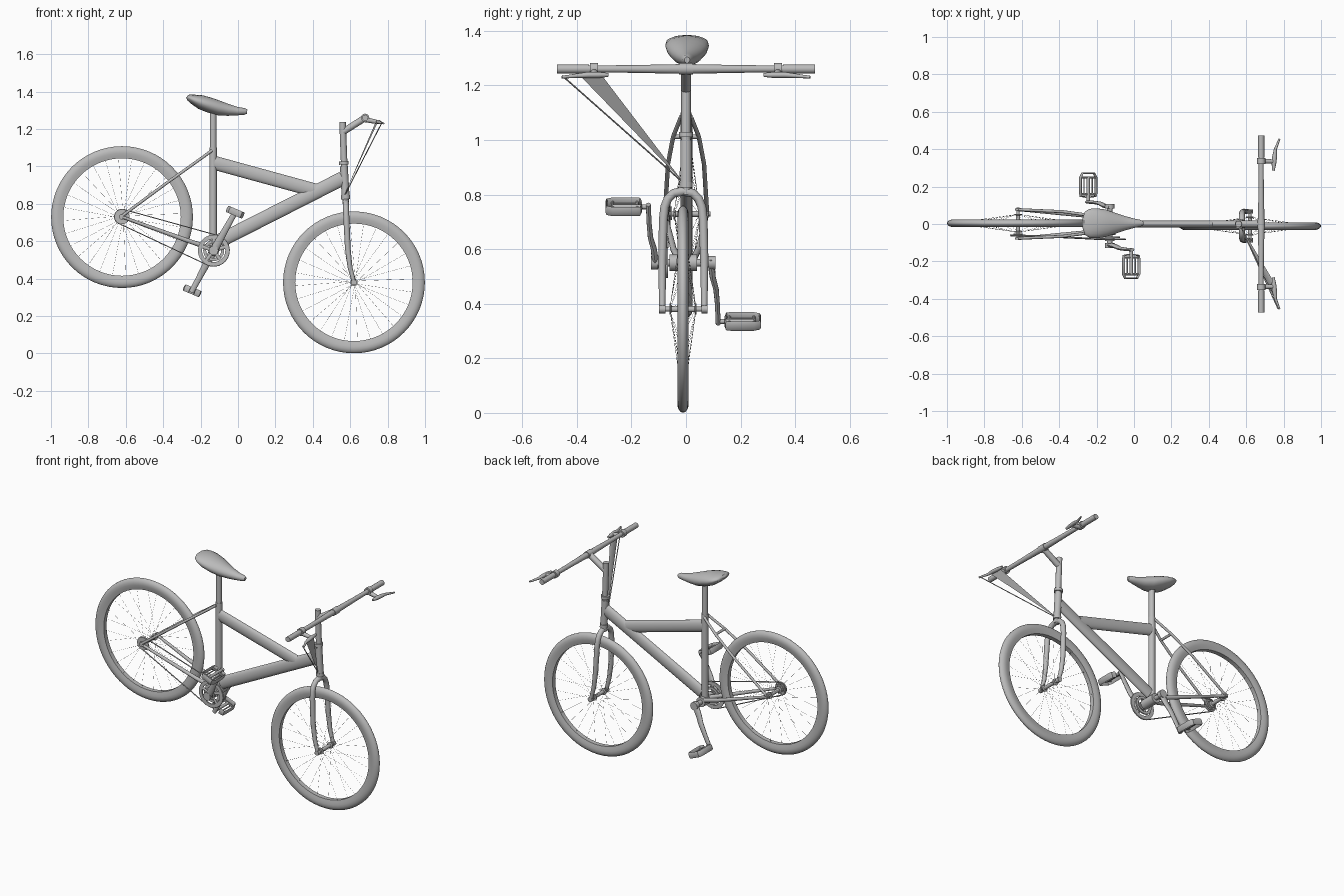
import bpy, bmesh
from math import sin, cos, pi, radians
from mathutils import Vector as V

cube = bpy.data.objects.get("Cube")
if cube:
    bpy.data.objects.remove(cube, do_unlink=True)

grey = bpy.data.materials.new("plain grey")
grey.use_nodes = True
tone = (0.5, 0.5, 0.5, 1)
grey.diffuse_color = tone
grey.node_tree.nodes["Principled BSDF"].inputs["Base Color"].default_value = tone


def finish(name, bm):
    """Clean the mesh, shade it and link the object."""
    bmesh.ops.remove_doubles(bm, verts=bm.verts, dist=1e-5)
    bmesh.ops.recalc_face_normals(bm, faces=bm.faces)
    me = bpy.data.meshes.new(name)
    bm.to_mesh(me)
    bm.free()
    me.materials.append(grey)
    me.shade_smooth()
    me.set_sharp_from_angle(angle=radians(40))
    ob = bpy.data.objects.new(name, me)
    bpy.context.scene.collection.objects.link(ob)
    return ob


def sweep(bm, pts, radii, ref=(0, 1, 0), sides=12):
    """Sweep an ellipse along pts; radii are (across ref, other way) pairs or numbers."""
    pts = [V(p) for p in pts]
    if not isinstance(radii, list):
        radii = [radii] * len(pts)
    rings = []
    for i, p in enumerate(pts):
        t = (pts[min(i + 1, len(pts) - 1)] - pts[max(i - 1, 0)]).normalized()
        r = V(ref)
        side = (r - t * r.dot(t)).normalized()
        up = t.cross(side)
        a, b = radii[i] if isinstance(radii[i], tuple) else (radii[i], radii[i])
        rings.append([bm.verts.new(p + side * a * cos(2 * pi * k / sides)
                                   + up * b * sin(2 * pi * k / sides)) for k in range(sides)])
    for r0, r1 in zip(rings, rings[1:]):
        for k in range(sides):
            n = (k + 1) % sides
            bm.faces.new((r0[k], r0[n], r1[n], r1[k]))
    bm.faces.new(rings[0])
    bm.faces.new(rings[-1])


def tube(name, pts, radii, ref=(0, 1, 0), sides=12):
    bm = bmesh.new()
    sweep(bm, pts, radii, ref, sides)
    return finish(name, bm)


def lathe(name, center, profile, segs=32):
    """Revolve a closed (radius, y) profile around the y direction."""
    bm = bmesh.new()
    c = V(center)
    rings = [[bm.verts.new(c + V((r * cos(2 * pi * k / segs), y, r * sin(2 * pi * k / segs))))
              for r, y in profile] for k in range(segs)]
    n = len(profile)
    for k in range(segs):
        a, b = rings[k], rings[(k + 1) % segs]
        for j in range(n):
            bm.faces.new((a[j], a[(j + 1) % n], b[(j + 1) % n], b[j]))
    return finish(name, bm)


def disc(name, center, r_in, r_out, half, segs=32):
    return lathe(name, center, [(r_in, -half), (r_out, -half), (r_out, half), (r_in, half)], segs)


X, Z = (1, 0, 0), (0, 0, 1)
MID = -0.01          # centre plane of the lower parts
BB = V((-0.13, MID, 0.55))


# Wheels: tyre with flat inner rim, hub and spokes
def wheel(label, x, y, z):
    c = V((x, y, z))
    half = [(0.314, 0.014), (0.327, 0.017), (0.342, 0.02), (0.356, 0.02), (0.367, 0.016),
            (0.375, 0.01), (0.379, 0.004)]
    lathe(label + "_tyre", c, half + [(r, -w) for r, w in reversed(half)], 64)
    tube(label + "_axle", [c + V((0, -0.085, 0)), c + V((0, 0.085, 0))], 0.009, X)
    lathe(label + "_hub", c, [(0, -0.05), (0.02, -0.05), (0.02, -0.045), (0.011, -0.042),
                              (0.011, 0.042), (0.02, 0.045), (0.02, 0.05), (0, 0.05)], 20)
    bm = bmesh.new()
    count = 28
    for k in range(count):
        a = 2 * pi * k / count + 0.06
        b = a + (0.35 if k % 4 < 2 else -0.35)
        side = 0.046 if k % 2 else -0.046
        sweep(bm, [c + V((0.018 * cos(b), side, 0.018 * sin(b))),
                   c + V((0.318 * cos(a), side * 0.1, 0.318 * sin(a)))], 0.0005, sides=4)
    finish(label + "_spokes", bm)


wheel("front_wheel", 0.62, -0.011, 0.38)
wheel("rear_wheel", -0.62, 0.004, 0.729)

# Frame tubes
tube("seat_tube", [(-0.133, 0, 0.55), (-0.133, 0, 1.1)], 0.02, sides=16)
tube("seat_post", [(-0.133, 0, 1.08), (-0.133, 0, 1.32)], 0.018, sides=16)
tube("top_tube", [(-0.13, 0, 1.02), (0.41, 0, 0.872)], (0.019, 0.037), sides=20)
tube("down_tube", [(-0.115, 0, 0.593), (0.56, 0, 0.936)], (0.02, 0.038), sides=20)
tube("head_tube", [(0.566, 0, 1.0), (0.576, 0, 0.83)], 0.021, sides=16)
tube("steerer", [(0.559, 0, 1.237), (0.576, 0, 0.8)], 0.0175, sides=16)
tube("upper_headset", [(0.565, 0, 1.028), (0.566, 0, 1.01)], 0.026, sides=16)
tube("lower_headset", [(0.575, 0, 0.845), (0.576, 0, 0.825)], 0.024, sides=16)
tube("bottom_bracket", [BB + V((0, -0.05, 0)), BB + V((0, 0.05, 0))], 0.03, X, 20)
tube("crank_axle", [BB + V((0, -0.115, 0)), BB + V((0, 0.115, 0))], 0.014, X)

# Stays, dropouts and bridge
for s, label in ((1, "left"), (-1, "right")):
    tube(label + "_seat_stay", [(-0.14, s * 0.018, 1.085), (-0.18, s * 0.03, 1.055),
                                (-0.24, s * 0.047, 1.012), (-0.38, s * 0.066, 0.912),
                                (-0.62, s * 0.077, 0.735)], 0.008)
    tube(label + "_chain_stay", [(-0.14, s * 0.025, 0.56), (-0.26, s * 0.046, 0.6),
                                 (-0.62, s * 0.077, 0.73)], [0.013, 0.012, 0.008])
    tube(label + "_dropout", [(-0.62, s * 0.072, 0.731), (-0.62, s * 0.082, 0.731)], 0.016, X, 16)
tube("stay_bridge", [(-0.24, -0.047, 1.012), (-0.24, 0.047, 1.012)], 0.008, X)

# Fork: one bent tube from tip to tip
leg = [(0.577, 0.035, 0.805), (0.577, 0.056, 0.785), (0.578, 0.068, 0.755), (0.58, 0.073, 0.71),
       (0.587, 0.077, 0.56), (0.599, 0.077, 0.46), (0.62, 0.077, 0.38)]
size = [0.016, 0.016, 0.016, 0.016, 0.015, 0.013, 0.011]
path = ([(x, MID - y, z) for x, y, z in reversed(leg)] + [(0.577, MID, 0.812)]
        + [(x, MID + y, z) for x, y, z in leg])
tube("fork", path, size[::-1] + [0.017] + size, X)
for s, label in ((1, "left"), (-1, "right")):
    tube(label + "_fork_tip", [(0.62, MID + s * 0.066, 0.38), (0.62, MID + s * 0.088, 0.38)], 0.015, X)

# Handlebar, stem, grips and brake levers
BX, BZ = 0.68, 1.26
tube("stem", [(0.562, 0, 1.185), (BX, 0, BZ)], 0.018, sides=16)
tube("stem_clamp", [(BX, -0.025, BZ), (BX, 0.025, BZ)], 0.021, X, 16)
tube("handlebar", [(BX, -0.47, BZ), (BX, -0.2, BZ), (BX, 0, BZ), (BX, 0.2, BZ), (BX, 0.47, BZ)],
     [0.012, 0.014, 0.018, 0.014, 0.012], X, 16)
for s, label in ((1, "left"), (-1, "right")):
    tube(label + "_grip", [(BX, s * 0.355, BZ), (BX, s * 0.473, BZ)], 0.0165, X, 16)
    tube(label + "_lever_clamp", [(BX, s * 0.322, BZ), (BX, s * 0.352, BZ)], 0.022, X, 16)
    tube(label + "_lever_body", [(BX, s * 0.337, 1.25), (0.72, s * 0.335, 1.242),
                                 (0.752, s * 0.335, 1.236)], [0.014, 0.012, 0.01])
    tube(label + "_brake_lever", [(0.745, s * 0.285, 1.238), (0.748, s * 0.32, 1.238),
                                  (0.752, s * 0.36, 1.238), (0.756, s * 0.4, 1.235),
                                  (0.778, s * 0.455, 1.23)],
         [0.007, (0.011, 0.012), (0.011, 0.013), 0.008, 0.005], Z)

# Brake cables: a thin line and a tapering strip
tube("thin_cable", [(0.77, -0.453, 1.235), (0.57, -0.012, 0.845)], 0.003, sides=6)
bm = bmesh.new()
for p in ((0.745, -0.385, 1.232), (0.745, -0.305, 1.232), (0.733, -0.345, 1.23), (0.568, -0.01, 0.845)):
    bm.verts.new(p)
bmesh.ops.convex_hull(bm, input=bm.verts)
finish("tapered_cable", bm)

# Saddle lofted from rear to nose
saddle = [(-0.272, 1.375, 0.03, 0.009), (-0.262, 1.368, 0.062, 0.018), (-0.238, 1.358, 0.077, 0.027),
          (-0.2, 1.344, 0.08, 0.038), (-0.15, 1.327, 0.073, 0.041), (-0.1, 1.311, 0.056, 0.039),
          (-0.05, 1.301, 0.039, 0.031), (0, 1.295, 0.025, 0.022), (0.035, 1.294, 0.018, 0.018),
          (0.049, 1.293, 0.01, 0.011)]
tube("saddle", [(x, 0.004, z) for x, z, w, h in saddle], [(w, h) for x, z, w, h in saddle], sides=24)

# Chainring, sprockets and chain
RING_Y, GEAR_Y = -0.082, -0.06
ring = V((BB.x, RING_Y, BB.z))
gear = V((-0.62, GEAR_Y, 0.731))
disc("chainring_outer", ring, 0.062, 0.084, 0.004, 40)
disc("chainring_inner", ring + V((0, 0.012, 0)), 0.04, 0.056, 0.004, 32)
disc("chainring_boss", ring, 0.0, 0.026, 0.009, 20)
bm = bmesh.new()
for k in range(5):
    a = 2 * pi * k / 5 + 0.3
    sweep(bm, [ring, ring + V((0.07 * cos(a), 0, 0.07 * sin(a)))], (0.004, 0.009), sides=8)
finish("chainring_arms", bm)
for k, r in enumerate((0.04, 0.032, 0.025)):
    disc("sprocket_%d" % k, gear + V((0, 0.006 * (k - 1), 0)), 0.01, r, 0.002, 28)


def arc(c, r, start, end):
    return [c + V((r * cos(radians(a)), 0, r * sin(radians(a)))) for a in range(start, end + 1, 15)]


loop = arc(ring, 0.084, -115, 80) + arc(gear, 0.04, 80, 245)
tube("chain", loop + loop[:1], (0.004, 0.003), sides=6)

# Cranks and pedals
for s, label, dx, dz in ((-1, "right", 0.115, 0.205), (1, "left", -0.115, -0.215)):
    steps = [(-0.08, 0.1), (0, 0.102), (0.25, 0.108), (0.45, 0.12), (0.7, 0.125), (1.04, 0.128)]
    tube(label + "_crank", [BB + V((dx * f, s * y, dz * f)) for f, y in steps],
         [(0.011, 0.018), (0.013, 0.023), (0.011, 0.02), (0.01, 0.018), (0.009, 0.016), (0.009, 0.014)])
    tube(label + "_crank_boss", [BB + V((0, s * 0.092, 0)), BB + V((0, s * 0.118, 0))], 0.025, X, 16)
    bm = bmesh.new()
    cage = [(-0.015, 0.02), (-0.042, 0.024), (-0.045, 0.04), (-0.045, 0.125), (-0.034, 0.147),
            (0.034, 0.147), (0.045, 0.125), (0.045, 0.04), (0.042, 0.024), (0.015, 0.02)]
    sweep(bm, [(x, s * y, 0) for x, y in cage], (0.018, 0.004), Z, 8)
    sweep(bm, [(0, -s * 0.01, 0), (0, s * 0.125, 0)], 0.009, X, 10)
    for x in (-0.024, 0.024):
        sweep(bm, [(x, s * 0.035, 0), (x, s * 0.125, 0)], 0.004, X, 8)
    for y in (0.035, 0.125):
        sweep(bm, [(-0.045, s * y, 0), (0.045, s * y, 0)], 0.006, sides=8)
    pedal = finish(label + "_pedal", bm)
    pedal.location = BB + V((dx, s * 0.134, dz))
    pedal.rotation_euler = (0, radians(23), 0)
